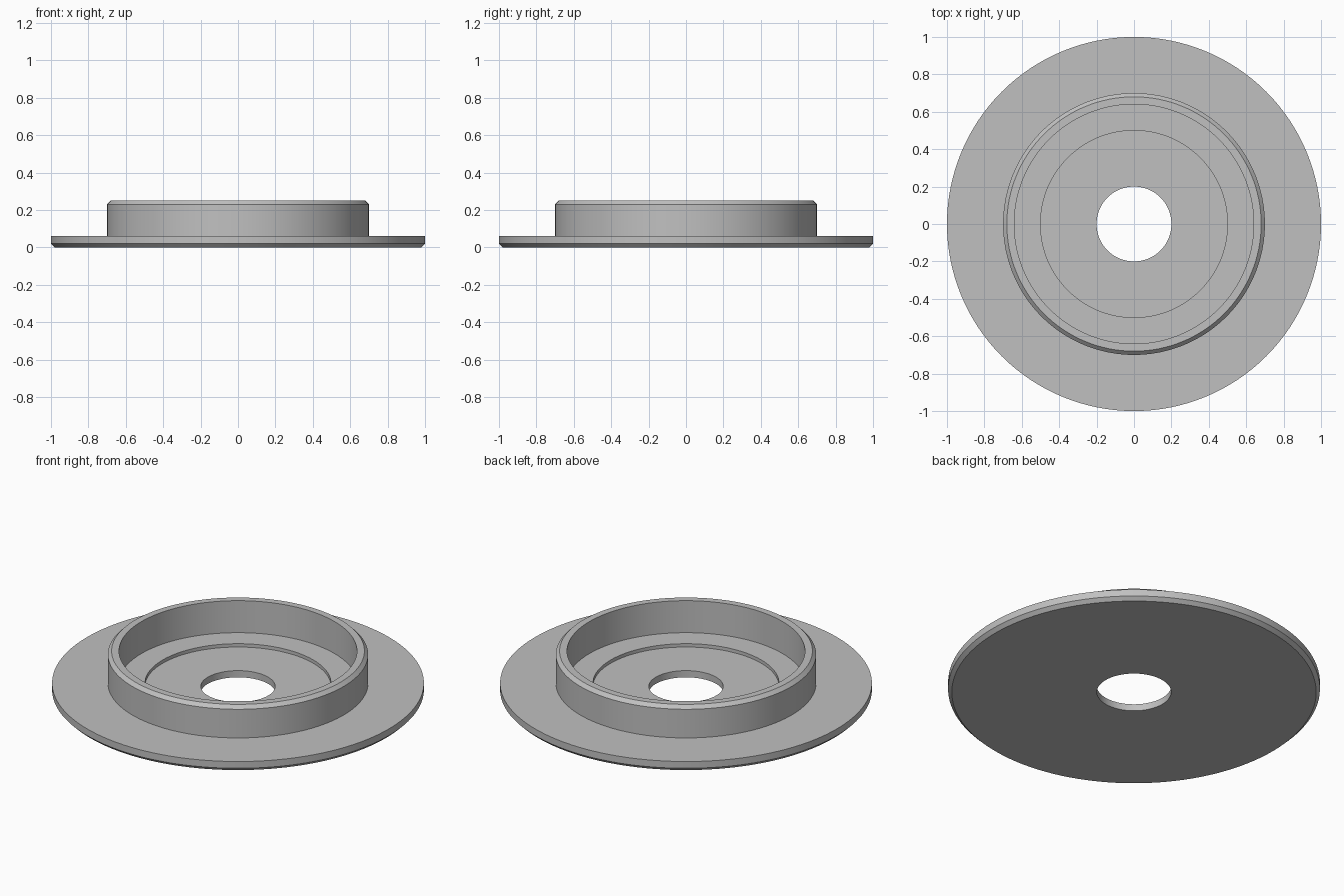
import bpy
import bmesh
import math

cube = bpy.data.objects.get("Cube")
if cube:
    bpy.data.objects.remove(cube, do_unlink=True)

SEGMENTS = 128

grey = bpy.data.materials.new("plain_grey")
grey.use_nodes = True
colour = (0.53, 0.53, 0.53, 1)
grey.diffuse_color = colour
grey.node_tree.nodes["Principled BSDF"].inputs["Base Color"].default_value = colour


def lathe(name, profile):
    """Revolve a closed (radius, height) profile around the z axis."""
    bm = bmesh.new()
    rings = []
    for i in range(SEGMENTS):
        a = 2 * math.pi * i / SEGMENTS
        rings.append([bm.verts.new((r * math.cos(a), r * math.sin(a), z))
                      for r, z in profile])
    n = len(profile)
    for i, ring in enumerate(rings):
        following = rings[(i + 1) % SEGMENTS]
        for j in range(n):
            k = (j + 1) % n
            bm.faces.new((ring[j], following[j], following[k], ring[k]))
    bmesh.ops.recalc_face_normals(bm, faces=bm.faces)
    mesh = bpy.data.meshes.new(name)
    bm.to_mesh(mesh)
    bm.free()
    mesh.materials.append(grey)
    obj = bpy.data.objects.new(name, mesh)
    bpy.context.collection.objects.link(obj)
    bpy.ops.object.select_all(action="DESELECT")
    obj.select_set(True)
    bpy.context.view_layer.objects.active = obj
    bpy.ops.object.shade_smooth_by_angle(angle=math.radians(30))
    return obj


# One turned part: bored base, chamfered flange, raised ring, stepped floor
lathe("flanged_ring", [
    (0.20, 0.0), (0.98, 0.0), (1.0, 0.02), (1.0, 0.06),   # base and flange rim
    (0.70, 0.06), (0.70, 0.23), (0.68, 0.25),             # ring outside, chamfer
    (0.64, 0.25), (0.64, 0.06),                           # ring inside
    (0.50, 0.06), (0.50, 0.04), (0.20, 0.04),             # recessed floor
])
